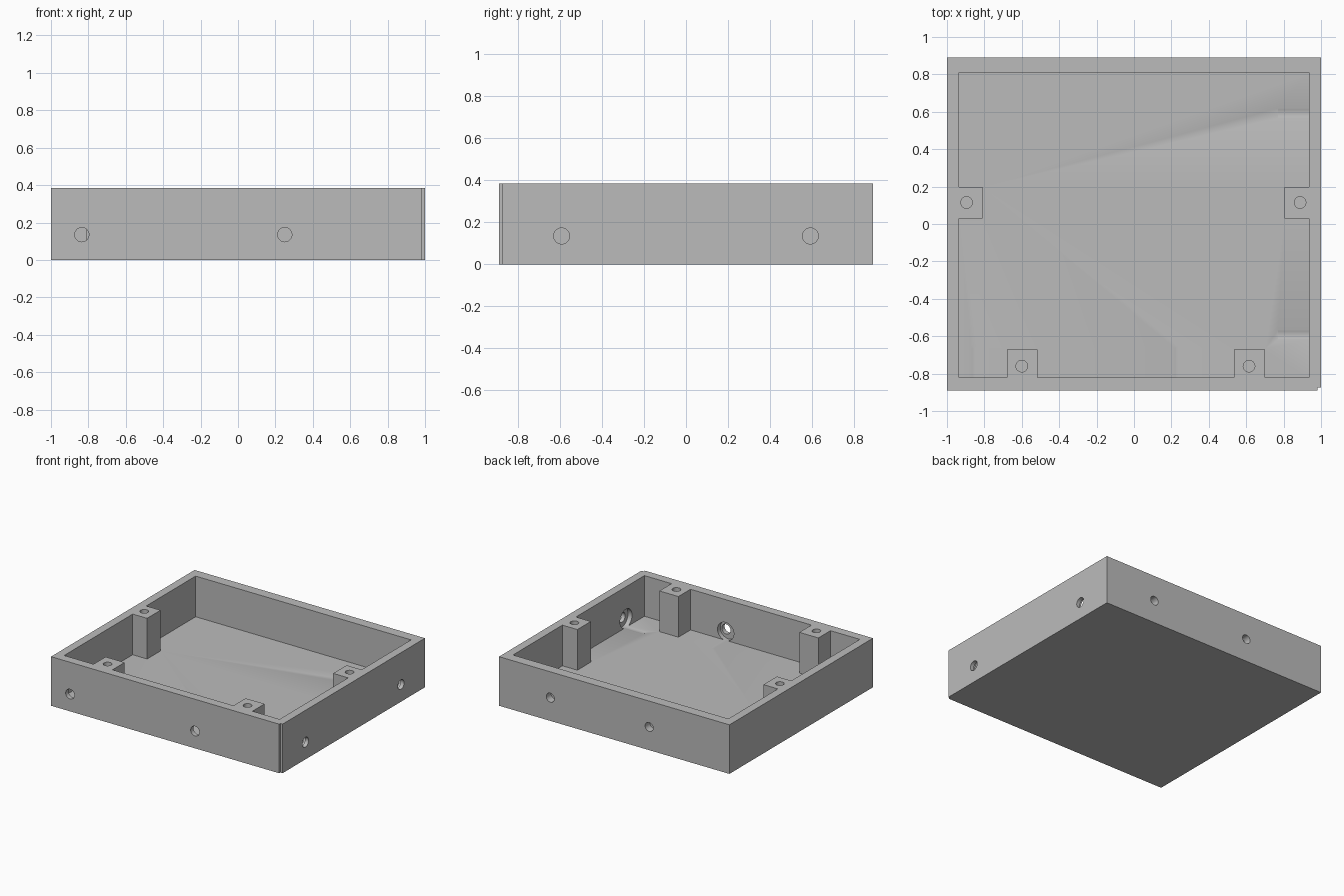
import bpy, bmesh
from mathutils import Vector

cube = bpy.data.objects.get("Cube")
if cube:
    bpy.data.objects.remove(cube, do_unlink=True)

grey = bpy.data.materials.new("plain grey")
grey.use_nodes = True
colour = (0.5, 0.5, 0.5, 1)
grey.diffuse_color = colour
grey.node_tree.nodes["Principled BSDF"].inputs["Base Color"].default_value = colour

HEIGHT, FLOOR, WALL_Y, WALL_X = 0.385, 0.066, 0.89, 1.0
INNER_X, INNER_FRONT, INNER_BACK = 0.935, -0.82, 0.81


def prism(name, outline, bottom, top):
    """Extrude a flat outline between two heights."""
    bm = bmesh.new()
    face = bm.faces.new([bm.verts.new((x, y, bottom)) for x, y in outline])
    up = bmesh.ops.extrude_face_region(bm, geom=[face])["geom"]
    for v in up:
        if isinstance(v, bmesh.types.BMVert):
            v.co.z = top
    bmesh.ops.recalc_face_normals(bm, faces=bm.faces)
    return link(name, bm)


def rod(name, start, end, radius):
    """Cylinder between two points."""
    a, b = Vector(start), Vector(end)
    bm = bmesh.new()
    bmesh.ops.create_cone(bm, cap_ends=True, segments=48, radius1=radius,
                          radius2=radius, depth=(b - a).length)
    bm.transform((b - a).to_track_quat('Z', 'Y').to_matrix().to_4x4())
    bmesh.ops.translate(bm, verts=bm.verts, vec=(a + b) / 2)
    return link(name, bm)


def link(name, bm):
    mesh = bpy.data.meshes.new(name)
    bm.to_mesh(mesh)
    bm.free()
    mesh.materials.append(grey)
    ob = bpy.data.objects.new(name, mesh)
    bpy.context.collection.objects.link(ob)
    return ob


def carve(cutter):
    """Subtract a cutter from the tray, then discard it."""
    cutter.hide_render = True
    bpy.context.view_layer.objects.active = tray
    mod = tray.modifiers.new("carve", 'BOOLEAN')
    mod.operation, mod.solver, mod.object = 'DIFFERENCE', 'EXACT', cutter
    bpy.ops.object.modifier_apply(modifier=mod.name)
    bpy.data.objects.remove(cutter, do_unlink=True)


# Outer block with a small notch at the front left corner
tray = prism("tray", [(-WALL_X, -WALL_Y), (0.98, -WALL_Y), (0.98, -0.875),
                      (WALL_X, -0.875), (WALL_X, WALL_Y), (-WALL_X, WALL_Y)],
             0, HEIGHT)

# Cavity outline, stepping around the four screw posts
outline = [(-INNER_X, INNER_FRONT)]
for a, b in ((-0.68, -0.515), (0.535, 0.70)):
    outline += [(a, INNER_FRONT), (a, -0.67), (b, -0.67), (b, INNER_FRONT)]
outline += [(INNER_X, INNER_FRONT), (INNER_X, 0.03), (0.805, 0.03),
            (0.805, 0.197), (INNER_X, 0.197), (INNER_X, INNER_BACK),
            (-INNER_X, INNER_BACK), (-INNER_X, 0.197), (-0.81, 0.197),
            (-0.81, 0.03), (-INNER_X, 0.03)]
carve(prism("cavity", outline, FLOOR, HEIGHT + 0.1))

# Screw holes in the post tops
for x, y in ((-0.6, -0.76), (0.615, -0.76), (-0.895, 0.115), (0.888, 0.115)):
    carve(rod("post_hole", (x, y, 0.18), (x, y, HEIGHT + 0.1), 0.031))

# Front wall: through holes with wide recesses inside that graze the floor
Z = 0.135
for hole_x, recess_x in ((-0.835, -0.855), (0.25, 0.23)):
    carve(rod("front_recess", (recess_x, -0.855, Z), (recess_x, -0.66, Z), 0.071))
    carve(rod("front_hole", (hole_x, -1, Z), (hole_x, -0.8, Z), 0.038))

# Left wall: the same pair of holes
for y in (-0.592, 0.592):
    carve(rod("left_recess", (0.97, y, Z), (0.77, y, Z), 0.074))
    carve(rod("left_hole", (1.1, y, Z), (0.9, y, Z), 0.038))

# Back wall: blind holes
for x in (0.555, -0.303):
    carve(rod("back_hole", (x, 1, 0.182), (x, 0.83, 0.182), 0.035))

# Smooth bores, crisp edges
bpy.ops.object.select_all(action='DESELECT')
tray.select_set(True)
bpy.context.view_layer.objects.active = tray
bpy.ops.object.shade_smooth_by_angle(angle=0.5)
